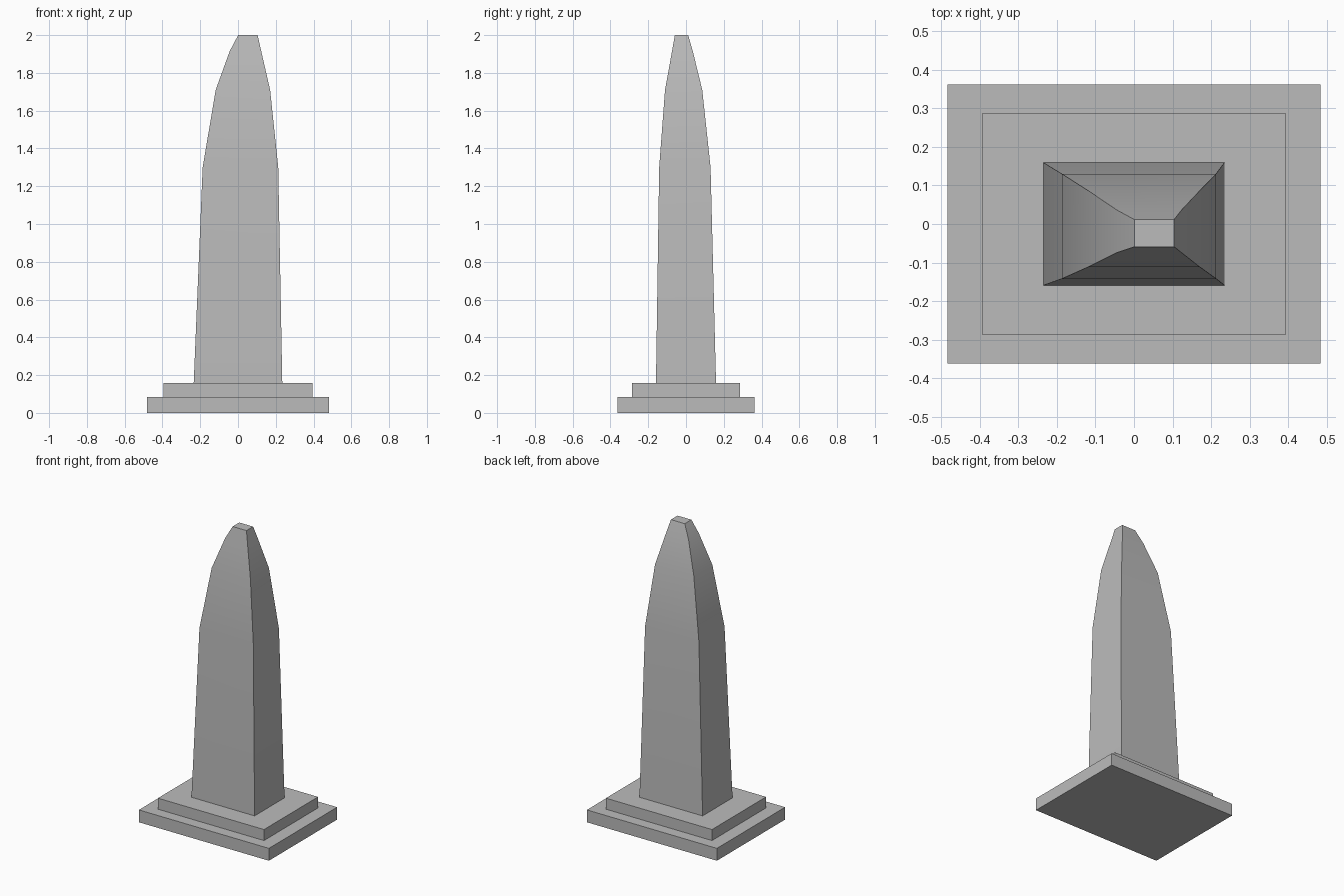
import bpy
import bmesh
import math

if "Cube" in bpy.data.objects:
    bpy.data.objects.remove(bpy.data.objects["Cube"], do_unlink=True)

# Plain grey stone
stone = bpy.data.materials.new("grey_stone")
stone.use_nodes = True
colour = (0.5, 0.5, 0.5, 1)
stone.diffuse_color = colour
stone.node_tree.nodes["Principled BSDF"].inputs["Base Color"].default_value = colour


def loft(name, rings):
    """Build a closed four-sided solid through rings of (z, x0, x1, y0, y1)."""
    bm = bmesh.new()
    loops = [[bm.verts.new(co) for co in
              ((x0, y0, z), (x1, y0, z), (x1, y1, z), (x0, y1, z))]
             for z, x0, x1, y0, y1 in rings]
    for low, high in zip(loops, loops[1:]):
        for i in range(4):
            j = (i + 1) % 4
            bm.faces.new((low[i], low[j], high[j], high[i]))
    bm.faces.new(loops[0][::-1])
    bm.faces.new(loops[-1])
    mesh = bpy.data.meshes.new(name)
    bm.to_mesh(mesh)
    bm.free()
    mesh.materials.append(stone)
    obj = bpy.data.objects.new(name, mesh)
    bpy.context.collection.objects.link(obj)
    return obj


def slab(name, half_x, half_y, bottom, top):
    return loft(name, [(z, -half_x, half_x, -half_y, half_y) for z in (bottom, top)])


# Stepped plinth
slab("lower_step", 0.483, 0.362, 0, 0.083)
slab("upper_step", 0.394, 0.287, 0.083, 0.157)

# Tapering shaft with an off-centre curved top
shaft = loft("shaft", [
    (0.157, -0.2345, 0.2345, -0.159, 0.159),
    (1.30, -0.187, 0.213, -0.142, 0.13),
    (1.71, -0.118, 0.17, -0.111, 0.086),
    (1.915, -0.044, 0.123, -0.074, 0.036),
    (2.0, 0.001, 0.104, -0.059, 0.0115),
])

# Smooth along the height, crisp at the corners
bpy.ops.object.select_all(action='DESELECT')
shaft.select_set(True)
bpy.context.view_layer.objects.active = shaft
bpy.ops.object.shade_smooth_by_angle(angle=math.radians(30))
